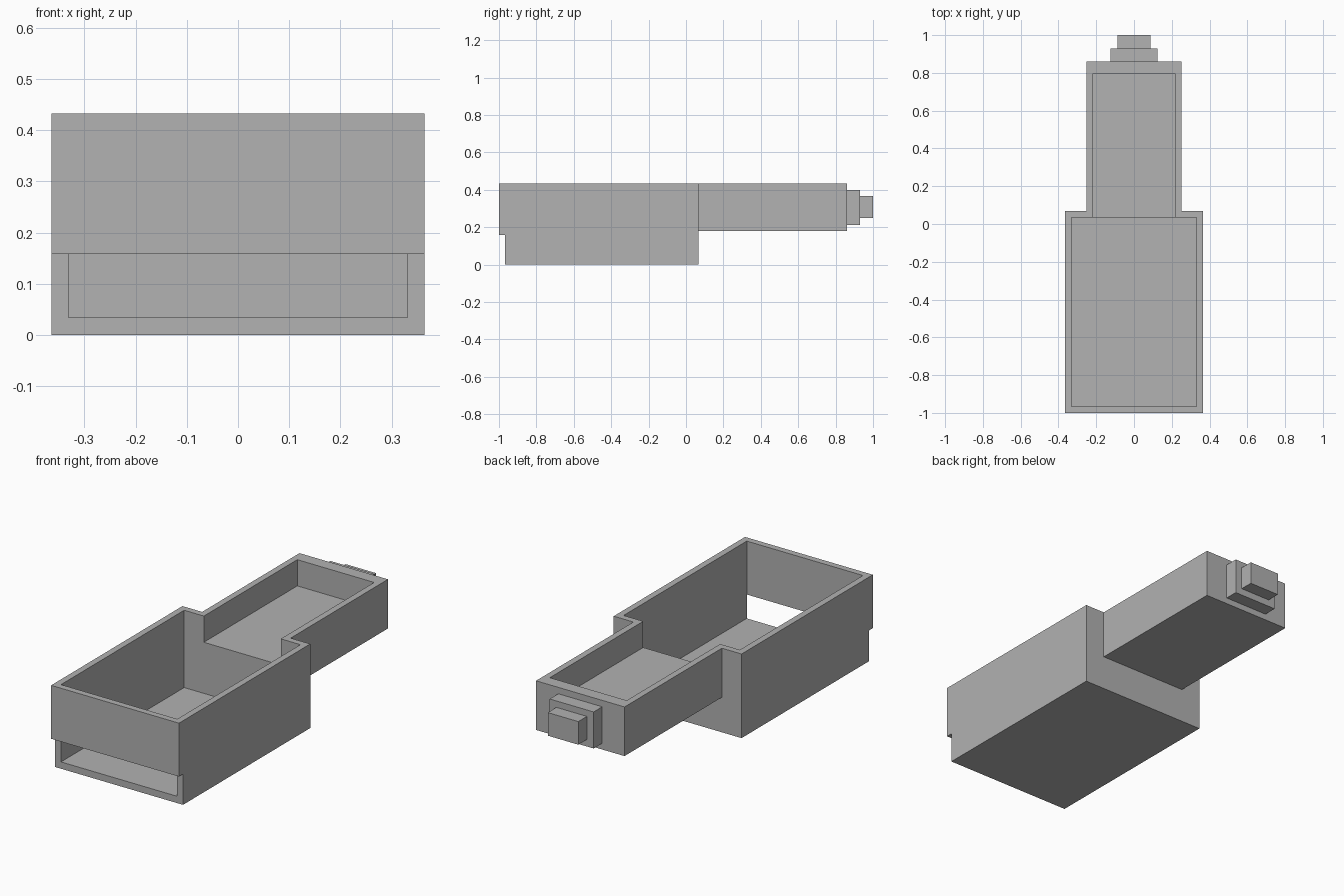
import bpy

cube = bpy.data.objects.get("Cube")
if cube:
    bpy.data.objects.remove(cube, do_unlink=True)

# Single flat grey
grey = bpy.data.materials.new("plain_grey")
grey.use_nodes = True
colour = (0.445, 0.445, 0.445, 1)
grey.diffuse_color = colour
grey.node_tree.nodes["Principled BSDF"].inputs["Base Color"].default_value = colour


def box(name, half_width, y0, y1, z0, z1):
    """Box symmetric about x = 0, spanning the given y and z ranges."""
    bpy.ops.mesh.primitive_cube_add(size=1, location=(0, (y0 + y1) / 2, (z0 + z1) / 2))
    ob = bpy.context.object
    ob.name = ob.data.name = name
    ob.scale = (2 * half_width, y1 - y0, z1 - z0)
    bpy.ops.object.transform_apply(location=True, rotation=False, scale=True)
    ob.data.materials.append(grey)
    return ob


def combine(target, tool, operation):
    """Apply a boolean and discard the tool."""
    mod = target.modifiers.new(operation.lower(), 'BOOLEAN')
    mod.operation = operation
    mod.solver = 'EXACT'
    mod.object = tool
    bpy.context.view_layer.objects.active = target
    bpy.ops.object.modifier_apply(modifier=mod.name)
    bpy.data.objects.remove(tool, do_unlink=True)


top = 0.433
wall = 0.033
main_half, rear_half = 0.364, 0.252
lip = 0.158          # underside of the overhanging front panel
main_back, rear_back = 0.068, 0.86

# Deep front bin with the shallow rear tray joined on
body = box("tray_body", main_half, -1, main_back, 0, top)
combine(body, box("rear_tray", rear_half, main_back - 0.02, rear_back, 0.18, top), 'UNION')

# Step under the front panel, the two cavities, and the front slot
cuts = [
    ("front_step", main_half + 0.1, -1.1, -1 + wall, -0.1, lip),
    ("main_cavity", main_half - wall, -1 + wall, main_back - wall, 0.035, top + 0.1),
    ("rear_cavity", rear_half - wall, 0, 0.795, 0.298, top + 0.1),
    ("front_slot", main_half - wall, -1.1, -0.9, 0.035, lip),
]
for cut in cuts:
    combine(body, box(*cut), 'DIFFERENCE')

# Stepped plug on the back
box("plug_base", 0.125, rear_back, 0.93, 0.212, 0.4)
box("plug_tip", 0.087, 0.93, 1, 0.248, 0.367)
